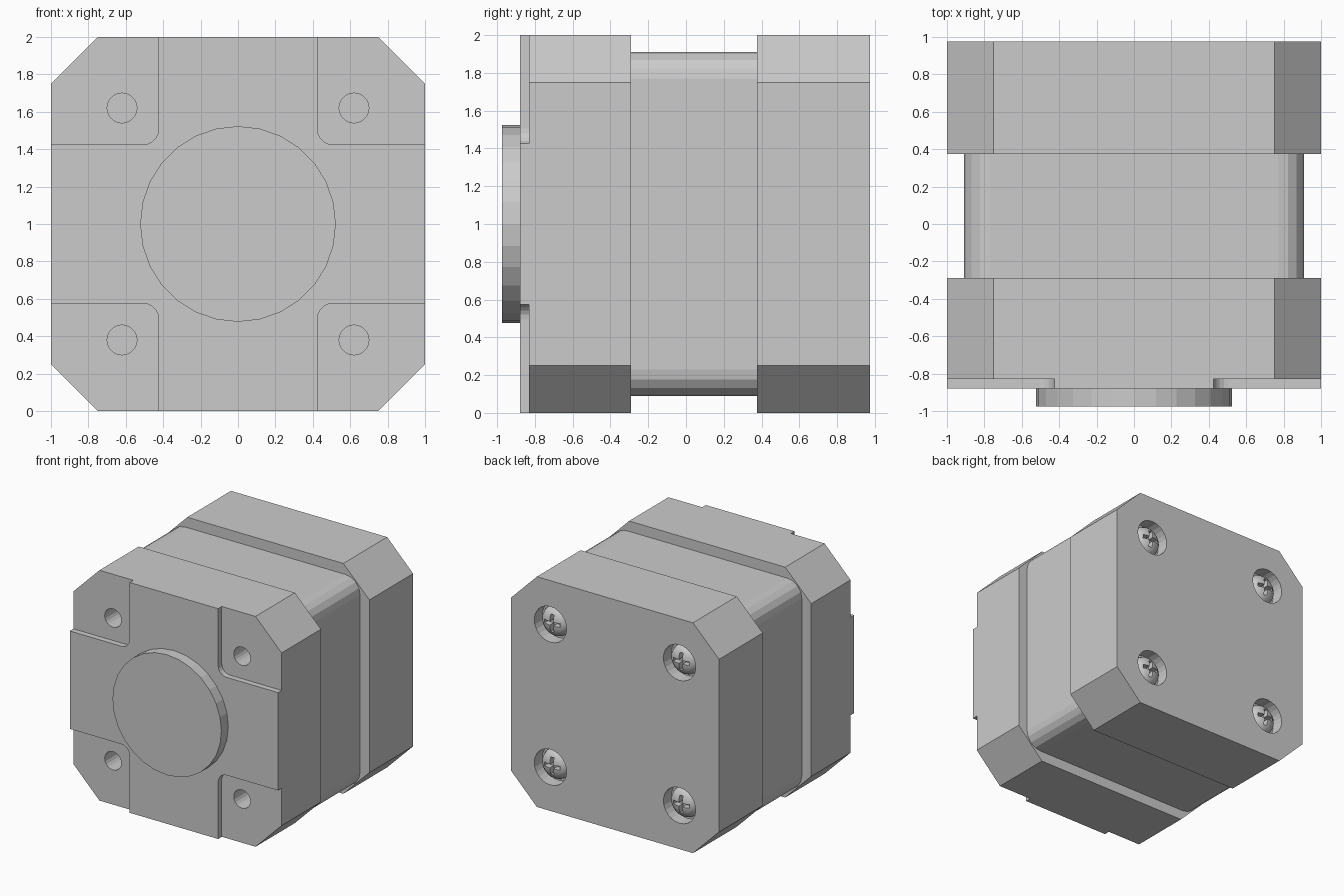
import bpy, bmesh
from math import sin, cos, pi, radians
from mathutils import Vector

cube = bpy.data.objects.get("Cube")
if cube:
    bpy.data.objects.remove(cube, do_unlink=True)

MID = 1.0          # height of the motor axis
BOLT = 0.62        # bolt offset from the axis
CORNERS = [(sx, sz) for sx in (-1, 1) for sz in (-1, 1)]

metal = bpy.data.materials.new("grey metal")
metal.use_nodes = True
GREY = (0.60, 0.60, 0.60, 1)
metal.diffuse_color = GREY
metal.node_tree.nodes["Principled BSDF"].inputs["Base Color"].default_value = GREY


def finish(name, bm):
    bmesh.ops.recalc_face_normals(bm, faces=bm.faces)
    mesh = bpy.data.meshes.new(name)
    bm.to_mesh(mesh)
    bm.free()
    mesh.materials.append(metal)
    obj = bpy.data.objects.new(name, mesh)
    bpy.context.collection.objects.link(obj)
    return obj


def prism(name, outline, y0, y1):
    """Extrude an outline of (x, height from axis) points along y."""
    bm = bmesh.new()
    face = bm.faces.new([bm.verts.new((x, y0, z + MID)) for x, z in outline])
    ext = bmesh.ops.extrude_face_region(bm, geom=[face])
    verts = [g for g in ext["geom"] if isinstance(g, bmesh.types.BMVert)]
    bmesh.ops.translate(bm, verts=verts, vec=(0, y1 - y0, 0))
    return finish(name, bm)


def rounded(cx, cz, half, radius, steps):
    """Square outline with corner arcs; one step gives a chamfer."""
    points = []
    for i, (sx, sz) in enumerate([(1, 1), (-1, 1), (-1, -1), (1, -1)]):
        for k in range(steps + 1):
            a = (i + k / steps) * pi / 2
            points.append((cx + sx * (half - radius) + radius * cos(a),
                           cz + sz * (half - radius) + radius * sin(a)))
    return points


def circle(cx, cz, radius, sides):
    return [(cx + radius * cos(2 * pi * k / sides),
             cz + radius * sin(2 * pi * k / sides)) for k in range(sides)]


def cut(target, cutter):
    cutter.hide_render = True
    mod = target.modifiers.new("cut", 'BOOLEAN')
    mod.operation = 'DIFFERENCE'
    mod.solver = 'EXACT'
    mod.object = cutter
    bpy.context.view_layer.objects.active = target
    bpy.ops.object.modifier_apply(modifier=mod.name)
    bpy.data.objects.remove(cutter, do_unlink=True)


# Laminated core between the two end caps
prism("core", rounded(0, 0, 0.91, 0.14, 4), -0.31, 0.39)

# Front cap: corner recesses leave a raised cross, with a bolt hole in each
front = prism("front_cap", rounded(0, 0, 1.0, 0.25, 1), -0.88, -0.29)
for sx, sz in CORNERS:
    cut(front, prism("recess_cutter",
                     rounded(sx * 0.825, sz * 0.825, 0.4, 0.08, 5), -1.0, -0.83))
    cut(front, prism("hole_cutter", circle(sx * BOLT, sz * BOLT, 0.08, 20), -0.9, -0.45))

# Round pilot boss
prism("pilot_boss", circle(0, 0, 0.523, 28), -0.975, -0.87)

# Back cap with counterbores
back = prism("back_cap", rounded(0, 0, 1.0, 0.25, 1), 0.375, 0.975)
for sx, sz in CORNERS:
    cut(back, prism("counterbore_cutter",
                    circle(sx * BOLT, sz * BOLT, 0.155, 24), 0.865, 1.1))

# Domed screw head, turned from a profile around the y axis
bm = bmesh.new()
profile = [(0.0, 0.855), (0.13, 0.855), (0.13, 0.89), (0.118, 0.918),
           (0.09, 0.942), (0.05, 0.957), (0.0, 0.962)]
verts = [bm.verts.new((r, y, MID)) for r, y in profile]
edges = [bm.edges.new(pair) for pair in zip(verts, verts[1:])]
bmesh.ops.spin(bm, geom=verts + edges, cent=(0, 0, MID), axis=(0, 1, 0),
               angle=2 * pi, steps=24, use_duplicate=False)
bmesh.ops.remove_doubles(bm, verts=bm.verts, dist=0.0005)
screw = finish("screw", bm)

# Cross drive in the head
for long_x, long_z in ((0.075, 0.016), (0.016, 0.075)):
    slot = [(long_x, long_z), (-long_x, long_z), (-long_x, -long_z), (long_x, -long_z)]
    cut(screw, prism("slot_cutter", slot, 0.905, 1.1))

bpy.ops.object.select_all(action='DESELECT')
screw.select_set(True)
bpy.context.view_layer.objects.active = screw
bpy.ops.object.shade_smooth_by_angle(angle=radians(35))

# One screw in each counterbore
for i, (sx, sz) in enumerate(CORNERS):
    obj = screw if i == 0 else screw.copy()
    if i:
        bpy.context.collection.objects.link(obj)
    obj.name = ("right" if sx < 0 else "left") + ("_lower" if sz < 0 else "_upper") + "_screw"
    obj.location = Vector((sx * BOLT, 0, sz * BOLT))
